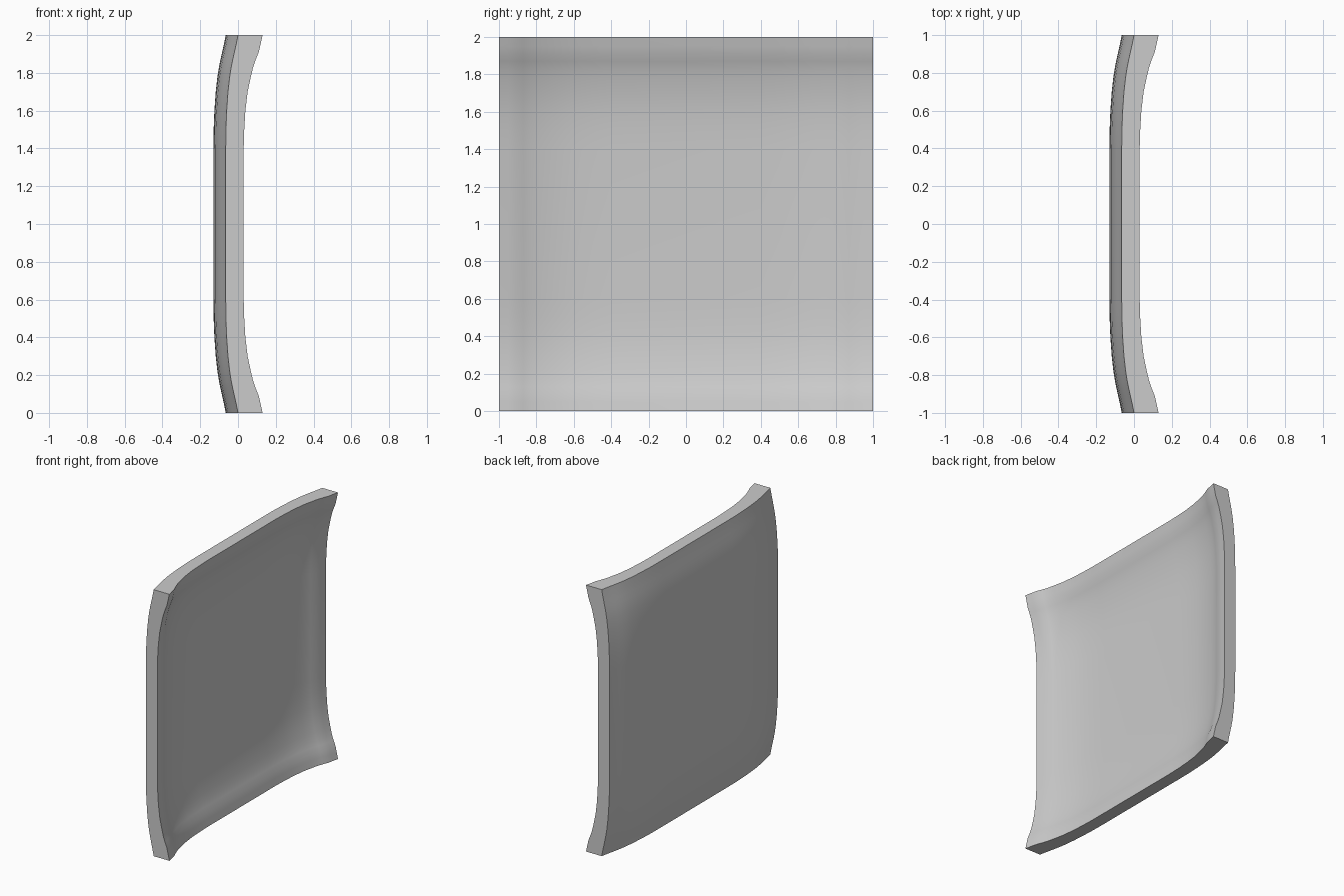
import bpy
import bmesh

cube = bpy.data.objects.get("Cube")
if cube:
    bpy.data.objects.remove(cube, do_unlink=True)

# Edge flare profile: distance from centre, rise of outer skin, rise of inner skin
PROFILE = [
    (0.0, 0.0, 0.0), (0.4, 0.0, 0.0), (0.5, 0.001, 0.003),
    (0.6, 0.005, 0.009), (0.7, 0.012, 0.021), (0.78, 0.021, 0.038),
    (0.83, 0.029, 0.05), (0.87, 0.037, 0.064), (0.91, 0.046, 0.08),
    (0.95, 0.055, 0.089), (1.0, 0.065, 0.1),
]
STATIONS = [(-d, a, b) for d, a, b in PROFILE[:0:-1]] + PROFILE
OUTER_X, INNER_X = -0.13, -0.07

bm = bmesh.new()


def skin(base, column):
    """Dished sheet whose rise adds up across both directions."""
    return [[bm.verts.new((base + p[column] + q[column], p[0], q[0] + 1))
             for q in STATIONS] for p in STATIONS]


outer = skin(OUTER_X, 1)
inner = skin(INNER_X, 2)
last = len(STATIONS) - 1

# Large curved faces
for i in range(last):
    for j in range(last):
        for g in (outer, inner):
            bm.faces.new((g[i][j], g[i + 1][j], g[i + 1][j + 1], g[i][j + 1]))

# Flat rim faces on all four sides
for k in range(last):
    for e in (0, last):
        bm.faces.new((outer[e][k], outer[e][k + 1], inner[e][k + 1], inner[e][k]))
        bm.faces.new((outer[k][e], outer[k + 1][e], inner[k + 1][e], inner[k][e]))

bmesh.ops.recalc_face_normals(bm, faces=bm.faces)
mesh = bpy.data.meshes.new("curved_panel")
bm.to_mesh(mesh)
bm.free()

panel = bpy.data.objects.new("curved_panel", mesh)
bpy.context.collection.objects.link(panel)

# Plain grey finish
grey = bpy.data.materials.new("light_grey")
grey.use_nodes = True
colour = (0.6, 0.6, 0.6, 1)
grey.diffuse_color = colour
grey.node_tree.nodes["Principled BSDF"].inputs["Base Color"].default_value = colour
mesh.materials.append(grey)

# Smooth skins with crisp rim edges
bpy.ops.object.select_all(action="DESELECT")
panel.select_set(True)
bpy.context.view_layer.objects.active = panel
bpy.ops.object.shade_smooth_by_angle(angle=0.7)
